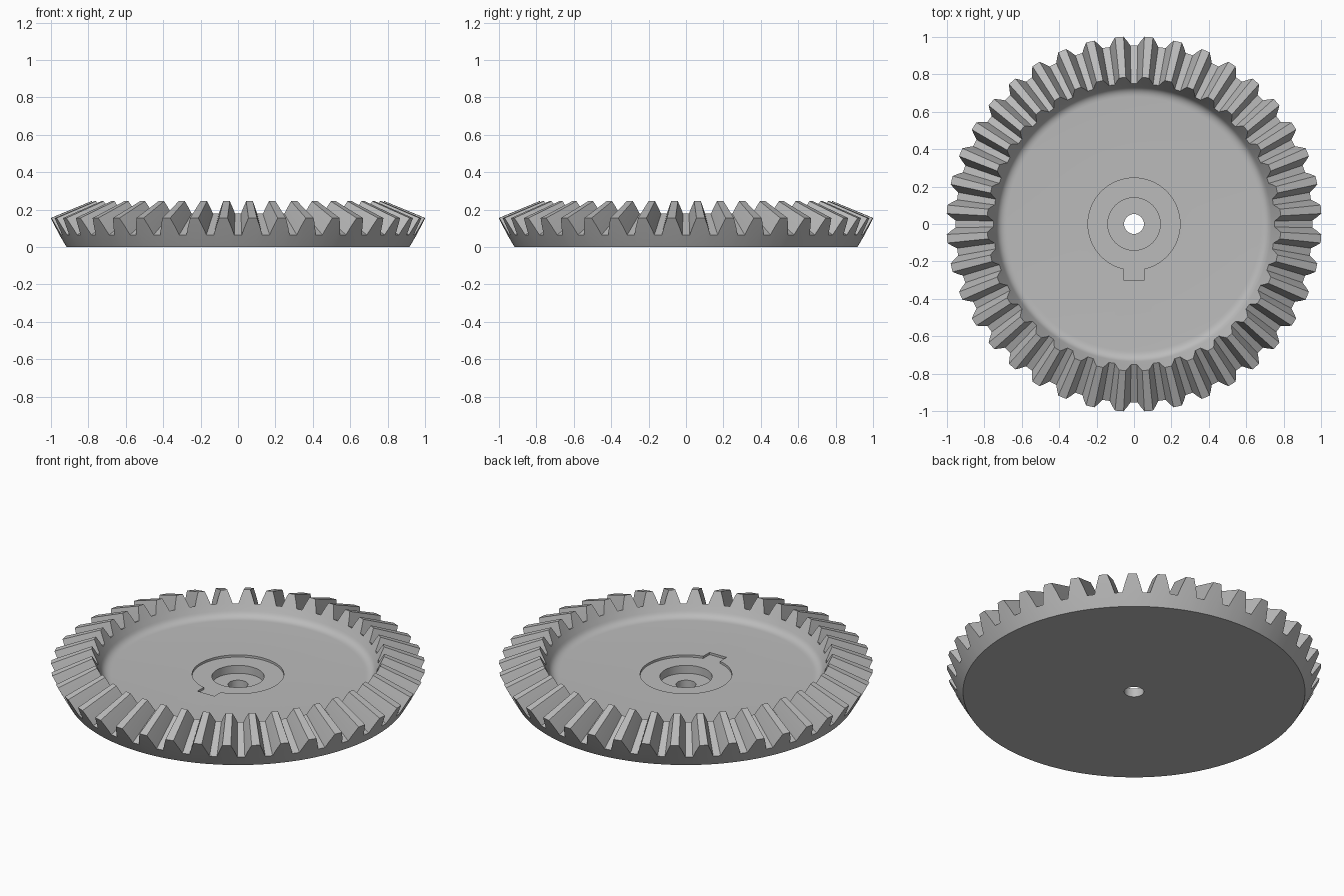
import bpy, bmesh
from math import sin, cos, radians
from mathutils import Vector

cube = bpy.data.objects.get("Cube")
if cube:
    bpy.data.objects.remove(cube, do_unlink=True)

TEETH = 40
# Tooth cross-section: angle offset in degrees, height from root (0) to tip (1)
TOOTH = [(-3.3, 0), (-2.35, 0.5), (-1.3, 1), (1.3, 1), (2.35, 0.5), (3.3, 0)]
FLOOR, RECESS = 0.11, 0.097

steel = bpy.data.materials.new("grey steel")
steel.use_nodes = True
steel.diffuse_color = (0.5, 0.5, 0.5, 1)
steel.node_tree.nodes["Principled BSDF"].inputs["Base Color"].default_value = (0.5, 0.5, 0.5, 1)


def curve(a, b, c, steps):
    """Quadratic fillet from a to c, pulled toward b."""
    a, b, c = Vector(a), Vector(b), Vector(c)
    ts = [i / steps for i in range(steps + 1)]
    return [tuple(a * (1 - t) ** 2 + b * 2 * t * (1 - t) + c * t * t) for t in ts]


# Each profile entry is a (root point, tip point) pair of radius and height
outer_root, outer_tip = (0.955, 0.065), (1.003, 0.155)
inner_root, inner_tip = (0.752, 0.178), (0.785, 0.245)
fillet = curve((0.735, 0.143), (0.72, FLOOR), (0.68, FLOOR), 6)
hub = [(0.246, FLOOR), (0.246, RECESS), (0.14, RECESS), (0.14, 0.05), (0.053, 0.05)]
plain = lambda points: [(p, p) for p in points]
profile = (plain([(0.053, 0), (0.917, 0), outer_root])
           + [(outer_root, outer_tip), (inner_root, inner_tip)]
           + plain([inner_root] + fillet + hub))

# Gear body: sweep the profile round, raising the toothed part by tooth height
bm = bmesh.new()
angles = [(radians((k + 0.5) * 360 / TEETH + off), h) for k in range(TEETH) for off, h in TOOTH]
rings = []
for root, tip in profile:
    ring = []
    for a, h in angles:
        r, z = Vector(root).lerp(Vector(tip), h)
        ring.append(bm.verts.new((r * cos(a), r * sin(a), z)))
    rings.append(ring)
n = len(angles)
for i, ring in enumerate(rings):
    nxt = rings[(i + 1) % len(rings)]
    for j in range(n):
        k = (j + 1) % n
        bm.faces.new((ring[j], ring[k], nxt[k], nxt[j]))
bmesh.ops.remove_doubles(bm, verts=bm.verts, dist=1e-5)
bmesh.ops.recalc_face_normals(bm, faces=bm.faces)
mesh = bpy.data.meshes.new("bevel_gear")
bm.to_mesh(mesh)
bm.free()
mesh.materials.append(steel)
gear = bpy.data.objects.new("bevel_gear", mesh)
bpy.context.collection.objects.link(gear)

# Key notch at the front of the hub recess
bpy.ops.mesh.primitive_cube_add(size=1, location=(0, -0.25, RECESS + 0.05))
cutter = bpy.context.object
cutter.name = "notch_cutter"
cutter.scale = (0.11, 0.1, 0.1)
cutter.hide_render = True
cutter.data.materials.append(steel)
cut = gear.modifiers.new("notch", "BOOLEAN")
cut.operation = "DIFFERENCE"
cut.solver = "EXACT"
cut.object = cutter

bpy.ops.object.select_all(action="DESELECT")
gear.select_set(True)
bpy.context.view_layer.objects.active = gear
bpy.ops.object.modifier_apply(modifier="notch")
bpy.data.objects.remove(cutter, do_unlink=True)
bpy.ops.object.shade_smooth_by_angle(angle=radians(25))
